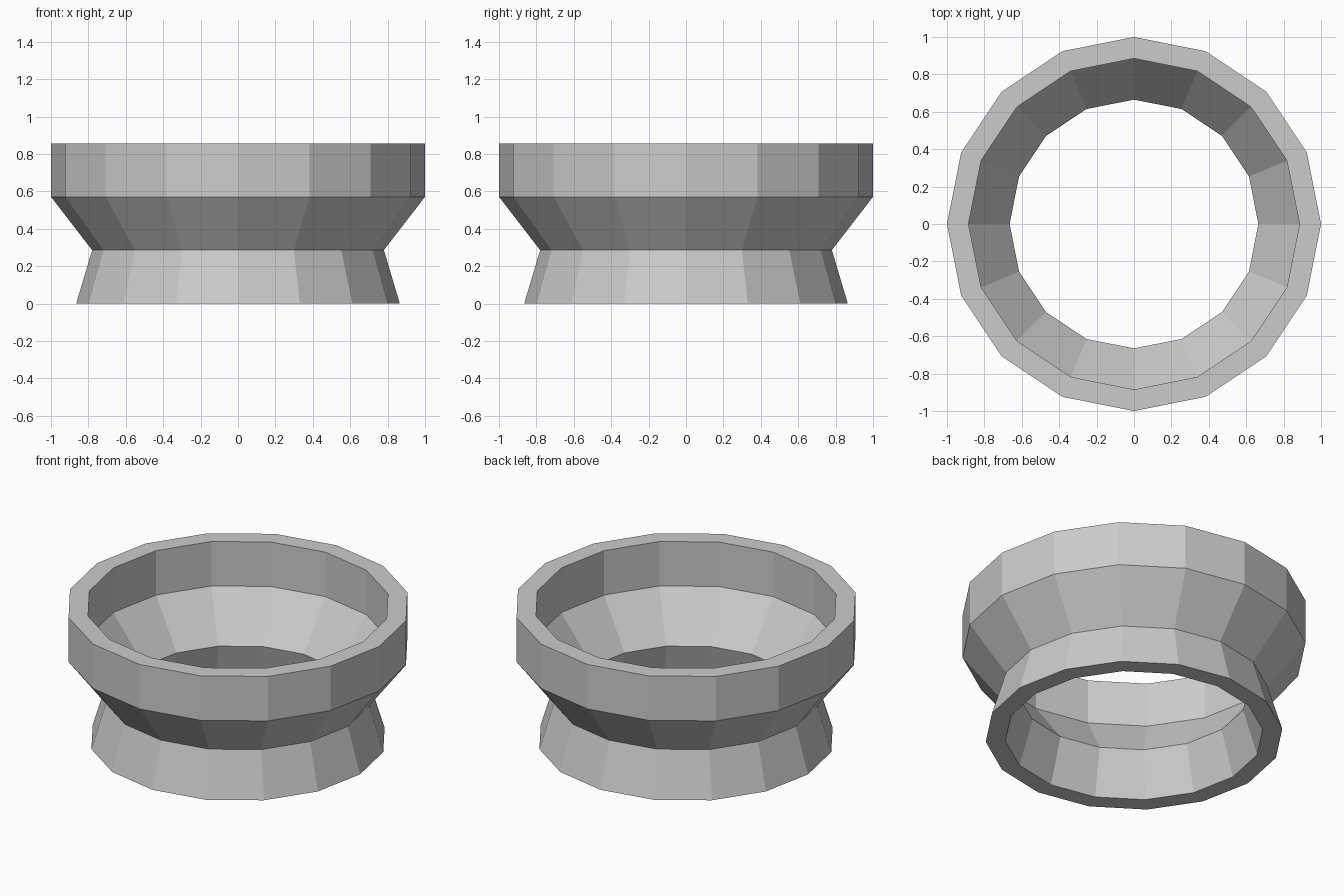
import bpy, bmesh
from math import cos, sin, tau

if "Cube" in bpy.data.objects:
    bpy.data.objects.remove(bpy.data.objects["Cube"])

SIDES = 16
WALL = 0.115

# Outer profile (radius, height), then the inner wall offset back down
outer = [(0.865, 0.0), (0.78, 0.286), (1.0, 0.571), (1.0, 0.856)]
inner = [(r - WALL, z) for r, z in reversed(outer)]
profile = outer + inner

# Revolve the closed profile into a faceted ring
bm = bmesh.new()
rings = [[bm.verts.new((r * cos(tau * i / SIDES), r * sin(tau * i / SIDES), z))
          for i in range(SIDES)] for r, z in profile]
for k, low in enumerate(rings):
    high = rings[(k + 1) % len(rings)]
    for i in range(SIDES):
        j = (i + 1) % SIDES
        bm.faces.new((low[i], low[j], high[j], high[i]))
bmesh.ops.recalc_face_normals(bm, faces=bm.faces)

mesh = bpy.data.meshes.new("flared_collar")
bm.to_mesh(mesh)
bm.free()
collar = bpy.data.objects.new("flared_collar", mesh)
bpy.context.collection.objects.link(collar)
